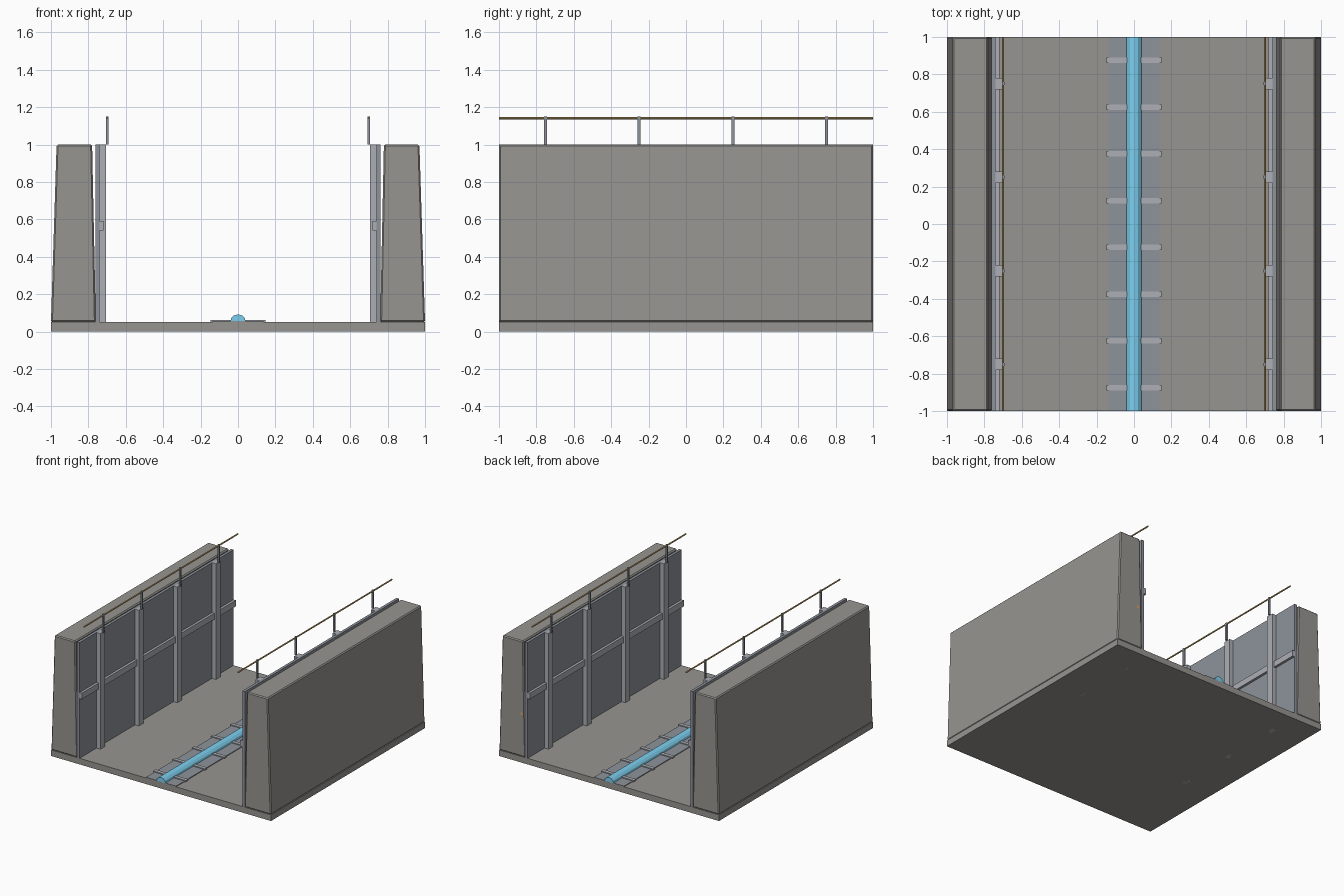
import bpy, math

if "Cube" in bpy.data.objects:
    bpy.data.objects.remove(bpy.data.objects["Cube"])


def material(name, rgb):
    m = bpy.data.materials.new(name)
    m.diffuse_color = (*rgb, 1)
    m.use_nodes = True
    m.node_tree.nodes["Principled BSDF"].inputs["Base Color"].default_value = m.diffuse_color
    return m


CONCRETE = material("concrete", (0.31, 0.30, 0.28))
STEEL = material("steel", (0.27, 0.29, 0.33))
LIGHT_STEEL = material("light_steel", (0.42, 0.43, 0.46))
BLUE = material("blue_glow", (0.2, 0.62, 0.85))
BRASS = material("brass", (0.6, 0.42, 0.16))
ORANGE = material("orange", (0.8, 0.35, 0.1))


def mesh_object(name, verts, faces, mat, bevel=0):
    me = bpy.data.meshes.new(name)
    me.from_pydata(verts, [], faces)
    me.materials.append(mat)
    ob = bpy.data.objects.new(name, me)
    bpy.context.collection.objects.link(ob)
    if bevel:
        b = ob.modifiers.new("bevel", 'BEVEL')
        b.width = bevel
        b.segments = 1
    return ob


def extrude_y(name, profile, y0, y1, mat, bevel=0):
    """Extrude a counter-clockwise (x, z) profile, seen from the front, along y."""
    n = len(profile)
    verts = [(x, y, z) for y in (y0, y1) for x, z in profile]
    faces = [tuple(range(n)), tuple(range(2 * n - 1, n - 1, -1))]
    faces += [(i, i + n, (i + 1) % n + n, (i + 1) % n) for i in range(n)]
    return mesh_object(name, verts, faces, mat, bevel)


def box(name, x0, x1, y0, y1, z0, z1, mat, bevel=0):
    x0, x1 = sorted((x0, x1))
    return extrude_y(name, [(x0, z0), (x1, z0), (x1, z1), (x0, z1)], y0, y1, mat, bevel)


def rod(name, x, z, r, sides, mat, half_length=1.0):
    pts = [(x + r * math.cos(2 * math.pi * i / sides), z + r * math.sin(2 * math.pi * i / sides))
           for i in range(sides)]
    return extrude_y(name, pts, -half_length, half_length, mat)


# Floor slab
box("floor_slab", -1, 1, -1, 1, 0, 0.05, CONCRETE)

for side, s in (("left", -1), ("right", 1)):
    # Tapered concrete wall
    wall = [(s * x, z) for x, z in ((0.76, 0.05), (1.0, 0.05), (0.97, 1.0), (0.78, 1.0))]
    extrude_y(f"{side}_wall", wall[::s], -1, 1, CONCRETE, 0.008)
    # Inner lining and its horizontal rib
    box(f"{side}_lining_panel", s * 0.74, s * 0.763, -1, 1, 0.05, 1.0, STEEL)
    box(f"{side}_horizontal_rib", s * 0.72, s * 0.745, -1, 1, 0.54, 0.59, LIGHT_STEEL)
    # Vertical ribs with railing posts above them
    for i, y in enumerate((-0.75, -0.25, 0.25, 0.75)):
        box(f"{side}_vertical_rib_{i}", s * 0.705, s * 0.745, y - 0.03, y + 0.03, 0, 1.0, LIGHT_STEEL)
        box(f"{side}_railing_post_{i}", s * 0.693, s * 0.707, y - 0.008, y + 0.008, 1.0, 1.15, STEEL)
    # Handrail
    rod(f"{side}_handrail", s * 0.70, 1.141, 0.006, 8, BRASS)

# Conduit buried in the right wall, only its ends show
rod("buried_conduit", 0.80, 0.40, 0.014, 12, ORANGE)

# Central track bed with cross ties
box("track_bed", -0.137, 0.137, -1, 1, 0.05, 0.056, STEEL)
for i in range(8):
    y = -0.875 + 0.25 * i
    box(f"cross_tie_{i}", -0.147, 0.147, y - 0.015, y + 0.015, 0.05, 0.063, LIGHT_STEEL)

# Half-round blue channel down the middle
arc = [(0.042 * math.cos(math.pi * i / 6), 0.05 + 0.042 * math.sin(math.pi * i / 6)) for i in range(7)]
extrude_y("blue_channel", arc, -1, 1, BLUE)
